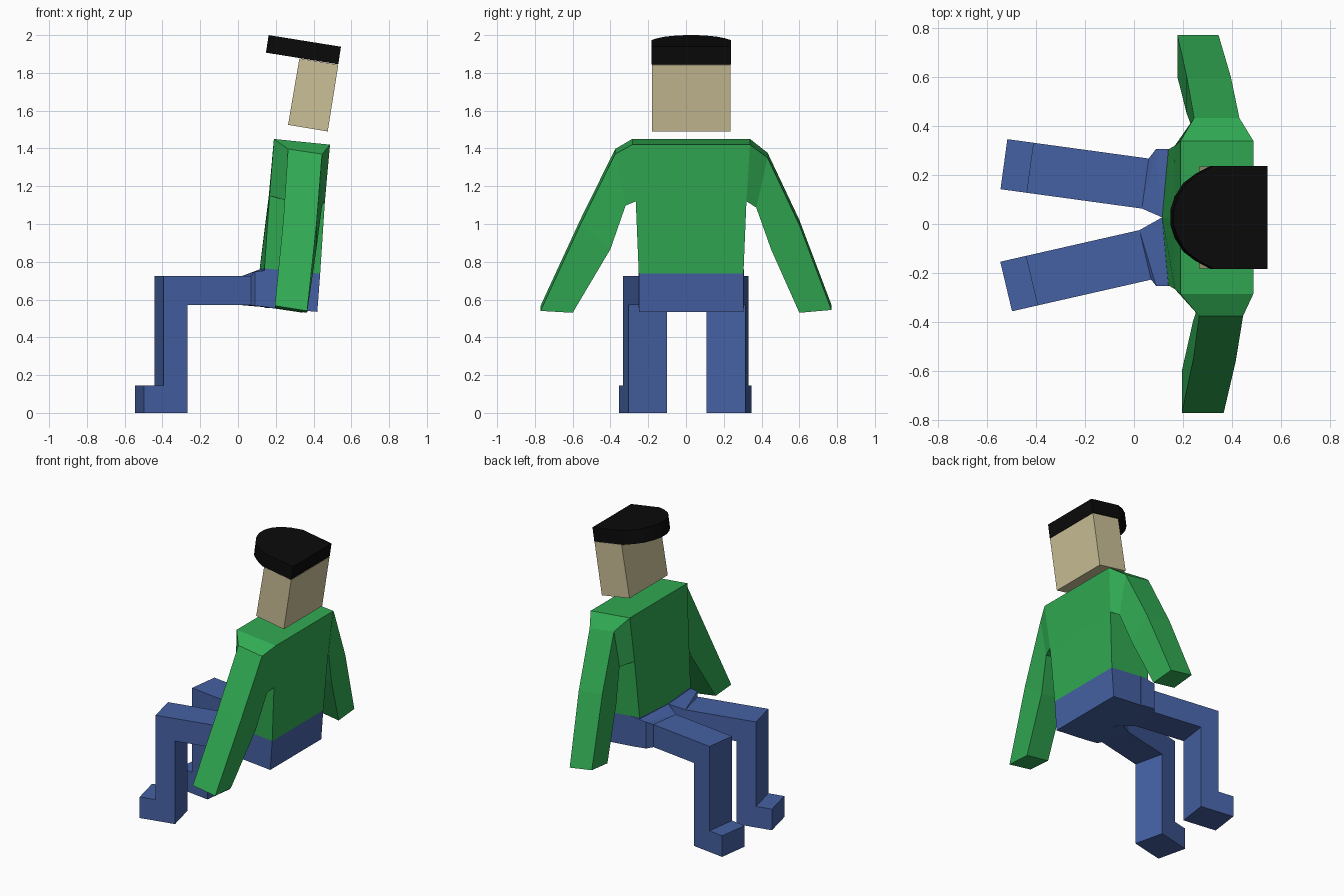
import bpy, bmesh, math
from mathutils import Vector

if "Cube" in bpy.data.objects:
    bpy.data.objects.remove(bpy.data.objects["Cube"])


def mat(name, rgb):
    m = bpy.data.materials.new(name)
    m.diffuse_color = (*rgb, 1)
    m.use_nodes = True
    m.node_tree.nodes["Principled BSDF"].inputs["Base Color"].default_value = m.diffuse_color
    return m


GREEN = mat("shirt green", (0.03, 0.40, 0.085))
BLUE = mat("trouser blue", (0.06, 0.12, 0.37))
SKIN = mat("skin tan", (0.60, 0.53, 0.31))
BLACK = mat("hat black", (0.003, 0.003, 0.003))
CY = 0.027  # centre line of the body


def finish(bm, name, material):
    bmesh.ops.recalc_face_normals(bm, faces=bm.faces)
    me = bpy.data.meshes.new(name)
    bm.to_mesh(me)
    bm.free()
    me.materials.append(material)
    ob = bpy.data.objects.new(name, me)
    bpy.context.collection.objects.link(ob)
    return ob


def loft(name, rings, material):
    """Skin equal-sized rings of points and cap both ends."""
    bm = bmesh.new()
    vs = [[bm.verts.new(p) for p in r] for r in rings]
    n = len(rings[0])
    for a, b in zip(vs, vs[1:]):
        for i in range(n):
            j = (i + 1) % n
            bm.faces.new((a[i], a[j], b[j], b[i]))
    bm.faces.new(vs[0])
    bm.faces.new(vs[-1])
    return finish(bm, name, material)


def hull(name, points, material):
    bm = bmesh.new()
    for p in points:
        bm.verts.new(p)
    res = bmesh.ops.convex_hull(bm, input=bm.verts)
    junk = [v for v in bm.verts if not v.link_faces]
    bmesh.ops.delete(bm, geom=junk, context='VERTS')
    bmesh.ops.dissolve_limit(bm, angle_limit=0.02, verts=bm.verts, edges=bm.edges)
    return finish(bm, name, material)


def body_ring(front, mid, back, zf, zb, half):
    """Body slice, with a slightly bulging front centre."""
    return [(back, CY - half, zb), (back, CY + half, zb),
            (front, CY + half, zf), (mid, CY, zf), (front, CY - half, zf)]


# torso and hips share the waist slice
waist = body_ring(0.14, 0.115, 0.435, 0.765, 0.737, 0.277)
loft("torso", [waist,
               body_ring(0.167, 0.163, 0.46, 1.15, 1.12, 0.293),
               body_ring(0.19, 0.19, 0.487, 1.45, 1.42, 0.312)], GREEN)
loft("hips", [body_ring(0.17, 0.14, 0.42, 0.556, 0.535, 0.277), waist], BLUE)

# arms: each slice is (front x, back x, outer y, outer z, inner y, inner z)
ARMS = {
    "right_arm": (-1, [(0.265, 0.445, 0.375, 1.385, 0.32, 1.11),
                       (0.24, 0.415, 0.56, 1.01, 0.40, 0.88),
                       (0.195, 0.366, 0.77, 0.555, 0.60, 0.543)]),
    "left_arm": (1, [(0.245, 0.43, 0.432, 1.365, 0.372, 1.10),
                     (0.215, 0.395, 0.60, 1.01, 0.45, 0.88),
                     (0.177, 0.345, 0.77, 0.56, 0.60, 0.543)]),
}
for name, (s, slices) in ARMS.items():
    yt, yb = CY + s * 0.312, CY + s * 0.293
    rings = [[(0.19, yt, 1.45), (0.487, yt, 1.42), (0.46, yb, 1.12), (0.167, yb, 1.15)]]
    for xf, xb, yo, zo, yi, zi in slices:
        rings.append([(xf, s * yo, zo + 0.012), (xb, s * yo, zo - 0.015),
                      (xb, s * yi, zi - 0.013), (xf, s * yi, zi + 0.012)])
    loft(name, rings, GREEN)

# legs: bent side profile (distance from hip, height), swept between two hip points
PROFILE = [(0, 0.725), (0.475, 0.725), (0.475, 0.145), (0.582, 0.145),
           (0.582, 0), (0.345, 0), (0.345, 0.57), (0, 0.57)]
LEGS = [("right", -1, (0.022, -0.025), (0.07, -0.227), 12.8),
        ("left", 1, (0.032, 0.063), (0.06, 0.267), 7.8)]
for side, s, inner, outer, deg in LEGS:
    d = Vector((-math.cos(math.radians(deg)), s * math.sin(math.radians(deg))))
    rings = [[(*(Vector(p) + d * u), z) for u, z in PROFILE] for p in (inner, outer)]
    loft(side + "_leg", rings, BLUE)
    yo = CY + s * 0.279
    hull(side + "_hip_joint", [
        (*inner, 0.725), (*inner, 0.57), (*outer, 0.725), (*outer, 0.57),
        (0.115, CY, 0.76), (0.115, CY, 0.562), (0.25, CY, 0.75), (0.25, CY, 0.552),
        (0.09, yo, 0.748), (0.09, yo, 0.567), (0.2, yo, 0.76), (0.2, yo, 0.555)], BLUE)

# head: tilted block
H = 0.208
loft("head", [[(x, CY + y, z) for x, y, z in
               ((xf, -H, zf), (xb, -H, zb), (xb, H, zb), (xf, H, zf))]
              for xf, zf, xb, zb in ((0.265, 1.525, 0.475, 1.49),
                                     (0.325, 1.877, 0.531, 1.843))], SKIN)

# hat: rounded-front outline on a tilted slab
half = [(0.545, 0.21), (0.325, 0.21), (0.265, 0.178), (0.215, 0.14), (0.18, 0.085), (0.162, 0.03)]
outline = half + [(x, -y) for x, y in reversed(half)]
top = [(x, CY + y, 2.0 - (x - 0.162) * 0.16) for x, y in outline]
bottom = [(x - 0.014, y, z - 0.093) for x, y, z in top]
loft("hat", [bottom, top], BLACK)
